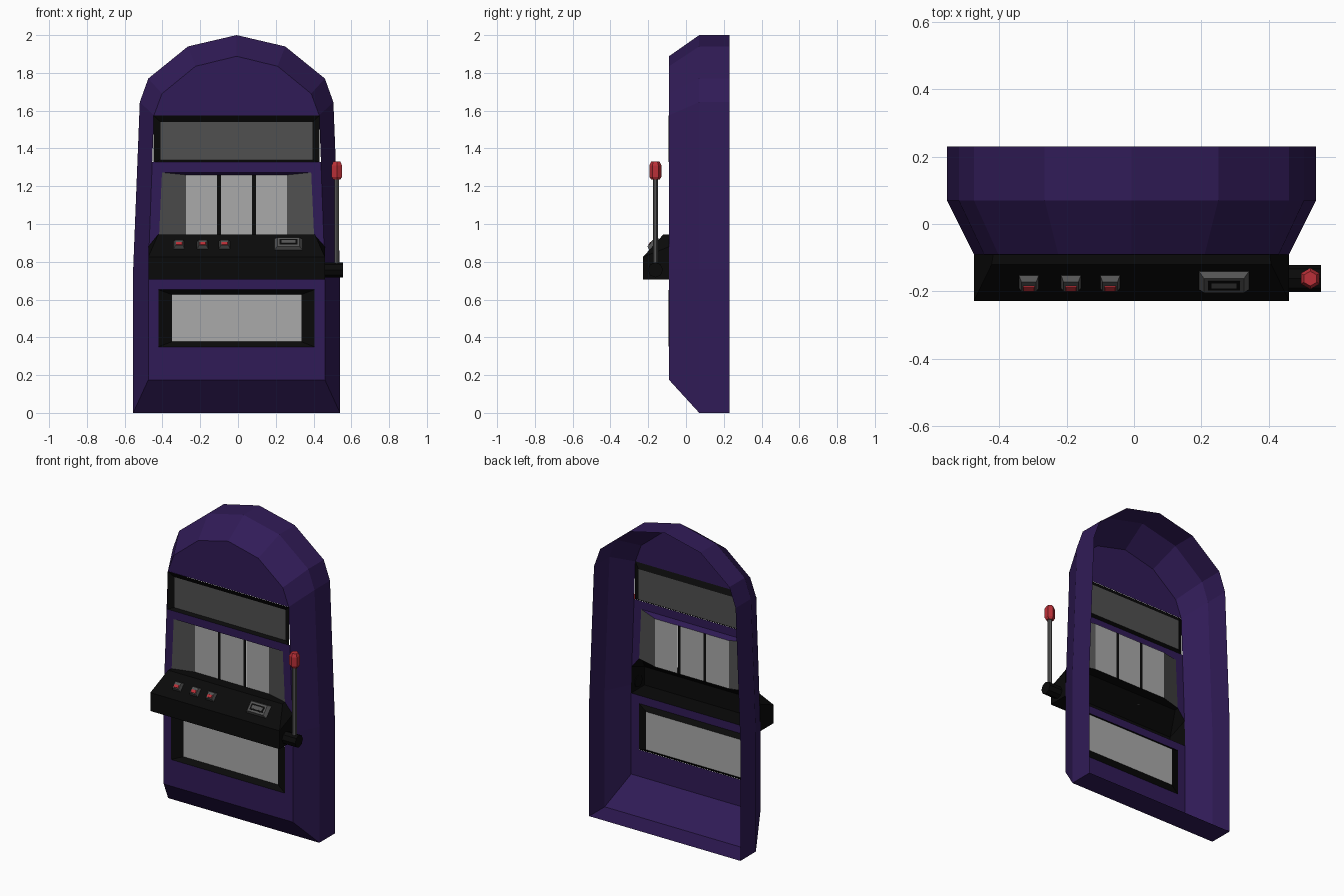
import bpy, bmesh, math
from mathutils import Matrix, Vector

if "Cube" in bpy.data.objects:
    bpy.data.objects.remove(bpy.data.objects["Cube"])

C = -0.0075               # cabinet centre line (the lever sticks out to the right)
YF, YM, YB = -0.09, 0.07, 0.23   # front face, end of the bevel, open back
YR = -0.05                # reel plane


def mat(name, r, g, b):
    m = bpy.data.materials.new(name)
    m.diffuse_color = (r, g, b, 1)
    m.use_nodes = True
    m.node_tree.nodes["Principled BSDF"].inputs["Base Color"].default_value = m.diffuse_color
    return m


PURPLE = mat("purple", 0.03, 0.011, 0.095)
BLACK = mat("black", 0.003, 0.003, 0.003)
DARK = mat("dark_grey", 0.08, 0.08, 0.08)
MID = mat("mid_grey", 0.09, 0.09, 0.09)
LIGHT = mat("light_grey", 0.4, 0.4, 0.4)
RED = mat("red", 0.5, 0.03, 0.04)


def finish(name, bm, material):
    bmesh.ops.remove_doubles(bm, verts=bm.verts, dist=1e-5)
    me = bpy.data.meshes.new(name)
    bm.to_mesh(me)
    bm.free()
    me.materials.append(material)
    ob = bpy.data.objects.new(name, me)
    bpy.context.collection.objects.link(ob)
    return ob


def polys(name, faces, material):
    """Mesh from polygons given relative to the centre line."""
    bm = bmesh.new()
    for f in faces:
        bm.faces.new([bm.verts.new((x + C, y, z)) for x, y, z in f])
    return finish(name, bm, material)


def mirrored(face):
    return [(-x, y, z) for x, y, z in reversed(face)]


def both(face):
    return [face, mirrored(face)]


def rect(hw, z0, z1, y, cx=0.0):
    return [(cx - hw, y, z0), (cx + hw, y, z0), (cx + hw, y, z1), (cx - hw, y, z1)]


def ring(half, y):
    pts = half + [(-x, z) for x, z in reversed(half[:-1])]
    return [(x, y, z) for x, z in pts]


def loft(a, b):
    n = len(a)
    return [[a[i], b[i], b[(i + 1) % n], a[(i + 1) % n]] for i in range(n)]


def edge(z):
    """Half width of the tapering front face."""
    return 0.4675 - 0.03 * max(0, z - 0.76) / 0.815


# cabinet: arched shell, bevelled to the front, open at the back
outer = [(0.5475, 0), (0.5475, 0.76), (0.5125, 1.645), (0.4675, 1.77), (0.2575, 1.94), (0, 2)]
inner = [(0.4675, 0.175), (0.4675, 0.76), (0.4375, 1.575), (0.395, 1.69), (0.2175, 1.835), (0, 1.888)]
front = ring(inner, YF)
body = loft(front, ring(outer, YM)) + loft(ring(outer, YM), ring(outer, YB))
body.append(front[2:9])
for z0, z1 in ((0.175, 0.35), (0.652, 0.705), (1.273, 1.327)):
    body.append([(-edge(z0), YF, z0), (edge(z0), YF, z0), (edge(z1), YF, z1), (-edge(z1), YF, z1)])
body += both([(0.4125, YF, 0.35), (0.4675, YF, 0.35), (0.4675, YF, 0.652), (0.4125, YF, 0.652)])
body += both([(edge(0.88), YF, 0.88), (edge(0.945), YF, 0.945), (0.41, YF, 0.945)])
body += both([(0.41, YF, 0.945), (edge(0.945), YF, 0.945), (edge(1.273), YF, 1.273), (0.395, YF, 1.273)])
# ceiling of the reel window
body.append([(-0.2675, YR, 1.26), (0.2675, YR, 1.26), (0.395, YF, 1.273), (-0.395, YF, 1.273)])
polys("cabinet", body, PURPLE)


# recessed sign and lower display, each with a sloped black frame
def display(name, out, inn, depth, material):
    a, b = rect(*out, YF - 0.002), rect(*inn, YF + depth)
    polys(name + "_frame", [f[::-1] for f in loft(b, a)], BLACK)
    polys(name + "_panel", [b], material)


display("top_sign", (0.44, 1.327, 1.575), (0.4025, 1.34, 1.54), 0.017, DARK)
display("lower_display", (0.4125, 0.35, 0.652), (0.3425, 0.377, 0.626), 0.025, LIGHT)

# reel window: side walls, three reels and black dividers
wall = [(0.2675, YR, 0.945), (0.41, YF, 0.945), (0.395, YF, 1.273), (0.2675, YR, 1.26)]
polys("window_walls", both(wall), DARK)
polys("reels", [rect(0.0825, 0.945, 1.26, YR, x) for x in (-0.185, 0, 0.185)], LIGHT)
polys("reel_dividers", [rect(0.01, 0.945, 1.26, YR - 0.001, x) for x in (-0.0925, 0.0925)], BLACK)

# console: hollow, sloped control deck
W, YC = 0.4675, -0.228
deck = [
    [(-W, YC, 0.705), (W, YC, 0.705), (W, YC, 0.825), (-W, YC, 0.825)],
    [(-W, YC, 0.825), (W, YC, 0.825), (0.415, -0.12, 0.945), (-0.415, -0.12, 0.945)],
    [(-0.415, -0.12, 0.945), (0.415, -0.12, 0.945), (0.41, YF, 0.945), (-0.41, YF, 0.945)],
    [(-0.41, YF, 0.945), (0.41, YF, 0.945), (0.2675, YR, 0.945), (-0.2675, YR, 0.945)],
    [(-W, YF, 0.705), (W, YF, 0.705), (W, YC, 0.705), (-W, YC, 0.705)],
]
deck += both([(W, YC, 0.705), (W, YF, 0.705), (W, YF, 0.88), (W, YC, 0.825)])
deck += both([(W, YC, 0.825), (W, YF, 0.88), (0.41, YF, 0.945), (0.415, -0.12, 0.945)])
polys("console", deck, BLACK)

# controls lying on the sloped deck
TILT = math.atan2(0.12, 0.108)


def pad(name, x, y, size, h, taper, material, lift=0.0):
    """Tapered block on the deck at plan position x, y."""
    bm = bmesh.new()
    bmesh.ops.create_cube(bm, size=1)
    for v in bm.verts:
        k = taper if v.co.z > 0 else 1
        v.co = Vector((v.co.x * size[0] * k, v.co.y * size[1] * k, (v.co.z + 0.5) * h + lift))
    pos = Vector((x, y, 0.825 + (y - YC) * 0.12 / 0.108))
    bm.transform(Matrix.Translation(pos) @ Matrix.Rotation(TILT, 4, 'X'))
    return finish(name, bm, material)


for i, x in enumerate((-0.312, -0.187, -0.071)):
    pad(f"button_base_{i + 1}", x, -0.172, (0.058, 0.056), 0.02, 0.75, MID)
    pad(f"button_{i + 1}", x, -0.176, (0.034, 0.02), 0.004, 0.9, RED, 0.02)
pad("note_slot_frame", 0.267, -0.168, (0.148, 0.08), 0.02, 0.8, MID)
pad("note_slot_recess", 0.267, -0.168, (0.095, 0.04), 0.001, 1, BLACK, 0.02)
pad("note_slot_plate", 0.267, -0.168, (0.075, 0.022), 0.001, 1, MID, 0.021)


# lever: hub, rod and knob
def stack(name, levels, sides, matrix, material):
    """Low-poly turned part from (radius, height) levels."""
    bm = bmesh.new()
    rings = []
    for r, z in levels:
        rings.append([bm.verts.new((r * math.sin(2 * math.pi * k / sides),
                                    r * math.cos(2 * math.pi * k / sides), z)) for k in range(sides)])
    for a, b in zip(rings, rings[1:]):
        for k in range(sides):
            n = (k + 1) % sides
            bm.faces.new((a[n], a[k], b[k], b[n]))
    bm.faces.new(rings[0])
    bm.faces.new(rings[-1][::-1])
    bm.transform(matrix)
    return finish(name, bm, material)


LX, LY = 0.523, -0.162
hub = Matrix.Translation((0.455, LY, 0.757)) @ Matrix.Rotation(math.pi / 2, 4, 'Y')
stack("lever_hub", [(0.04, 0), (0.04, 0.1)], 8, hub, BLACK)
stack("lever_rod", [(0.014, 0.76), (0.014, 1.25)], 6, Matrix.Translation((LX, LY, 0)), MID)
stack("lever_knob", [(0.022, 1.235), (0.032, 1.25), (0.032, 1.31), (0.022, 1.33)], 6,
      Matrix.Translation((LX, LY, 0)), RED)
